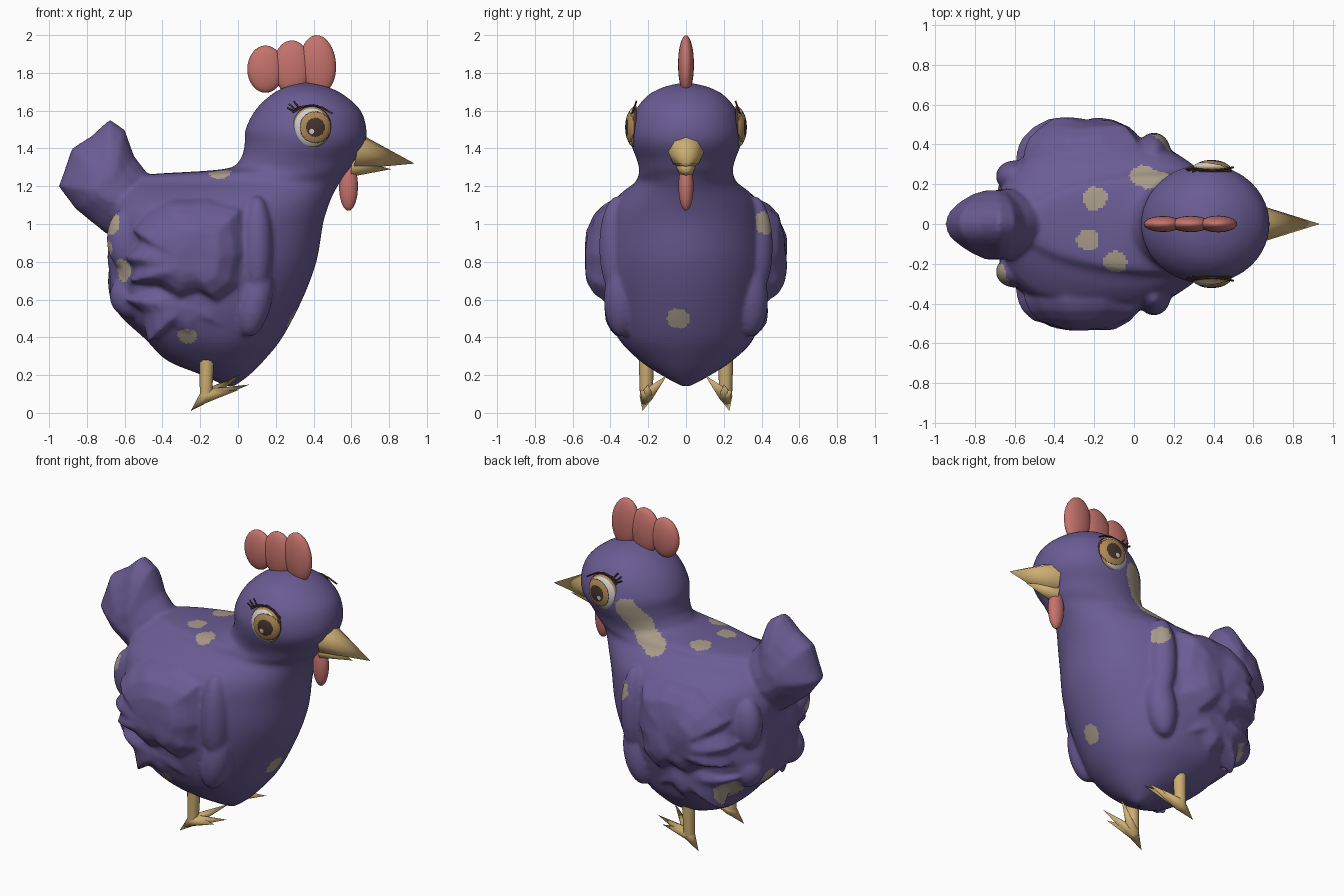
import bpy, bmesh, math
from mathutils import Vector, Matrix, noise

cube = bpy.data.objects.get("Cube")
if cube:
    bpy.data.objects.remove(cube)


def material(name, rgb):
    m = bpy.data.materials.new(name)
    m.use_nodes = True
    m.diffuse_color = (*rgb, 1)
    m.node_tree.nodes["Principled BSDF"].inputs["Base Color"].default_value = (*rgb, 1)
    return m


PURPLE = material("purple feathers", (0.145, 0.107, 0.295))
SPOT = material("beige spots", (0.39, 0.33, 0.25))
RED = material("comb red", (0.56, 0.17, 0.15))
GOLD = material("beak gold", (0.61, 0.42, 0.17))
WHITE = material("eye white", (0.64, 0.63, 0.61))
IRIS = material("iris tan", (0.42, 0.25, 0.09))
DARK = material("dark brown", (0.06, 0.033, 0.026))


def finish(bm, name, mats):
    bmesh.ops.recalc_face_normals(bm, faces=bm.faces)
    for f in bm.faces:
        f.smooth = len(f.verts) < 8
    me = bpy.data.meshes.new(name)
    bm.to_mesh(me)
    bm.free()
    for m in mats:
        me.materials.append(m)
    ob = bpy.data.objects.new(name, me)
    bpy.context.collection.objects.link(ob)
    return ob


def bridge(bm, rings):
    for a, b in zip(rings, rings[1:]):
        n = len(a)
        for i in range(n):
            bm.faces.new((a[i], a[(i + 1) % n], b[(i + 1) % n], b[i]))


def ball(bm, loc, size, tilt=0):
    m = Matrix.Translation(loc) @ Matrix.Rotation(tilt, 4, 'Y') @ Matrix.Diagonal((*size, 1))
    bmesh.ops.create_uvsphere(bm, u_segments=24, v_segments=16, radius=1, matrix=m)


def red_lobe(name, loc, size, tilt=0):
    bm = bmesh.new()
    ball(bm, loc, size, tilt)
    finish(bm, name, [RED])


def cone(name, base, tip, r1, r2=0.0, sides=8):
    base, tip = Vector(base), Vector(tip)
    d = tip - base
    bm = bmesh.new()
    m = Matrix.Translation((base + tip) / 2) @ d.to_track_quat('Z', 'X').to_matrix().to_4x4()
    bmesh.ops.create_cone(bm, cap_ends=True, segments=sides, radius1=r1, radius2=r2,
                          depth=d.length, matrix=m)
    finish(bm, name, [GOLD])


def lens(bm, outline, centre, y0, bulge, side, power=3, both=False):
    """Feather pad: an outline in x, z that swells out along y."""
    pts = []
    for a, b in zip(outline, outline[1:] + outline[:1]):
        pts += [Vector(a).lerp(Vector(b), t / 3) for t in range(3)]
    c = Vector(centre)

    def half(s, rim=None):
        rings = [rim] if rim else []
        for r in (0.97, 0.9, 0.75, 0.5, 0.25) if rim else (1, 0.97, 0.9, 0.75, 0.5, 0.25):
            ring = []
            for q in pts:
                p = c + (q - c) * r
                lump = 1 + 0.12 * noise.noise(Vector((p.x, s, p.y)) * 6)
                ring.append(bm.verts.new((p.x, s * (y0 + bulge * lump * (1 - r ** power) ** 0.5), p.y)))
            rings.append(ring)
        bridge(bm, rings)
        bm.faces.new(rings[-1])
        return rings[0]

    rim = half(side)
    if both:
        half(-side, rim)
    else:
        bm.faces.new(rim)


# Body, neck and head: height, back x, front x, half width, forward shift of the widest point
SECTIONS = [
    (0.14, -0.06, -0.02, 0.02, 0), (0.2, -0.19, 0.06, 0.13, 0), (0.28, -0.38, 0.14, 0.25, 0),
    (0.4, -0.5, 0.235, 0.36, 0), (0.6, -0.67, 0.34, 0.43, 0), (0.8, -0.69, 0.415, 0.45, 0),
    (1.0, -0.69, 0.45, 0.435, 0), (1.1, -0.67, 0.48, 0.4, 0), (1.17, -0.64, 0.51, 0.335, 0.05),
    (1.22, -0.59, 0.54, 0.27, 0.15), (1.26, -0.5, 0.565, 0.252, 0.22), (1.29, -0.08, 0.59, 0.248, 0.04),
    (1.34, 0.01, 0.62, 0.26, 0), (1.42, 0.035, 0.67, 0.29, 0), (1.5, 0.04, 0.68, 0.298, 0),
    (1.6, 0.09, 0.65, 0.268, 0), (1.68, 0.17, 0.565, 0.203, 0), (1.725, 0.25, 0.475, 0.118, 0),
    (1.75, 0.35, 0.37, 0.01, 0)]


def spline(rows, steps):
    rows = [Vector(r) for r in rows]
    out = []
    for i in range(len(rows) - 1):
        p0, p1, p2, p3 = rows[max(i - 1, 0)], rows[i], rows[i + 1], rows[min(i + 2, len(rows) - 1)]
        m1, m2 = (p2 - p0) / 2, (p3 - p1) / 2
        for k in range(steps):
            t = k / steps
            out.append(p1 * (2 * t**3 - 3 * t**2 + 1) + m1 * (t**3 - 2 * t**2 + t)
                       + p2 * (3 * t**2 - 2 * t**3) + m2 * (t**3 - t**2))
    return out + [rows[-1]]


bird = bmesh.new()
rings, N = [], 96
for z, back, front, w, shift in spline(SECTIONS, 5):
    blunt = 2 / max(2, min(2.5, 2.5 - (z - 1.1) * 4))
    mid = (back + front) / 2 + shift
    ring = []
    for i in range(N):
        a = 2 * math.pi * i / N
        cx, sy = math.cos(a), math.sin(a)
        e = blunt if cx < 0 else 1
        x = mid + (front - mid if cx > 0 else mid - back) * math.copysign(abs(cx) ** e, cx)
        y = w * math.copysign(abs(sy) ** e, sy)
        # soft feather lumps on the rear
        ruffle = max(0, min(1, (0.1 - x) * 3)) * max(0, min(1, (1.2 - z) * 4, (z - 0.2) * 4))
        k = 1 + 0.05 * ruffle * noise.noise(Vector((x, y, z)) * 5)
        ring.append(bird.verts.new((x * k, y * k, z)))
    rings.append(ring)
bridge(bird, rings)
bird.faces.new(rings[0])
bird.faces.new(rings[-1])

# Tail
TAIL = [(-0.95, 1.2), (-0.92, 1.28), (-0.88, 1.4), (-0.77, 1.47), (-0.68, 1.555), (-0.6, 1.5),
        (-0.55, 1.36), (-0.48, 1.27), (-0.4, 1.1), (-0.5, 0.95), (-0.7, 0.95), (-0.86, 1.08)]
lens(bird, TAIL, (-0.68, 1.17), 0, 0.19, 1, 1.3, True)

# Wings, lower feathers, shoulders and rear tufts
WING = [(0.03, 1.1), (-0.15, 1.14), (-0.35, 1.13), (-0.48, 1.06), (-0.56, 0.97), (-0.52, 0.91),
        (-0.6, 0.82), (-0.55, 0.77), (-0.58, 0.69), (-0.43, 0.67), (-0.32, 0.59), (-0.2, 0.62),
        (-0.1, 0.57), (0.02, 0.66), (0.06, 0.85)]
SKIRT = [(0.0, 0.66), (-0.4, 0.72), (-0.6, 0.6), (-0.51, 0.53), (-0.48, 0.37), (-0.37, 0.44),
         (-0.25, 0.39), (-0.14, 0.46), (-0.02, 0.43)]
for s in (1, -1):
    lens(bird, WING, (-0.26, 0.79), 0.33, 0.205, s)
    lens(bird, SKIRT, (-0.28, 0.56), 0.28, 0.15, s)
    ball(bird, (0.1, s * 0.36, 0.88), (0.085, 0.1, 0.27))
    ball(bird, (0.09, s * 0.34, 0.6), (0.09, 0.095, 0.2), 0.2)
    ball(bird, (-0.6, s * 0.24, 0.92), (0.095, 0.08, 0.16))
    ball(bird, (-0.56, s * 0.2, 0.62), (0.12, 0.1, 0.12))

# Fuse all feathered parts into one soft skin
rough = finish(bird, "rough_body", [PURPLE])
fuse = rough.modifiers.new("fuse", 'REMESH')
fuse.mode = 'VOXEL'
fuse.voxel_size = 0.0125
soften = rough.modifiers.new("soften", 'SMOOTH')
soften.iterations = 6
skin = bpy.data.meshes.new_from_object(rough.evaluated_get(bpy.context.evaluated_depsgraph_get()))
bpy.data.objects.remove(rough)
bm = bmesh.new()
bm.from_mesh(skin)
bpy.data.meshes.remove(skin)

# Beige spots: centre and radius
SPOTS = [
    ((-0.19, 0.13, 1.26), 0.06), ((-0.235, -0.075, 1.27), 0.056), ((-0.095, -0.185, 1.24), 0.06),
    ((0.3, -0.04, 0.49), 0.06), ((0.14, 0.41, 1.0), 0.062), ((-0.68, -0.27, 1.0), 0.065),
    ((-0.64, -0.3, 0.75), 0.062), ((-0.28, -0.41, 0.37), 0.05), ((-0.5, 0.29, 0.5), 0.095),
    ((-0.62, 0.1, 0.57), 0.06), ((-0.7, -0.27, 0.87), 0.04)]
streak = [Vector((0.23, 0.27, 1.44)).lerp(Vector((0.05, 0.21, 1.22)), t / 6) for t in range(7)]
SPOTS += [(p, 0.069) for p in streak]
for centre, r in SPOTS:
    c = min((v.co for v in bm.verts), key=lambda p: (p - Vector(centre)).length).copy()
    for f in bm.faces:
        m = f.calc_center_median()
        if (m - c).length < r * (1 + 0.12 * noise.noise(m * 30)):
            f.material_index = 1
finish(bm, "feathered_body", [PURPLE, SPOT])

LASHES = [[(0.27, 1.635), (0.3, 1.61), (0.33, 1.615)], [(0.295, 1.65), (0.32, 1.62), (0.35, 1.62)],
          [(0.26, 1.615), (0.29, 1.6), (0.31, 1.6)],
          [(0.29, 1.59), (0.34, 1.622), (0.4, 1.63), (0.45, 1.615), (0.5, 1.585)]]
for s, side in ((1, "left"), (-1, "right")):
    # Eye dome with ringed colours
    bm = bmesh.new()
    rings = []
    for k in range(28):
        r = 1 - k / 28
        y = s * (0.262 + 0.06 * math.sqrt(1 - r * r))
        rings.append([bm.verts.new((0.39 + 0.104 * r * math.cos(a), y, 1.512 + 0.112 * r * math.sin(a)))
                      for a in (2 * math.pi * i / 56 for i in range(56))])
    bridge(bm, rings)
    bm.faces.new(rings[-1])
    for f in bm.faces:
        m = f.calc_center_median()
        d = math.hypot(m.x - 0.41, m.z - 1.512)
        edge = math.hypot((m.x - 0.39) / 0.104, (m.z - 1.512) / 0.112)
        if math.hypot(m.x - 0.39, m.z - 1.49) < 0.013:
            f.material_index = 0
        elif d < 0.05 or 0.08 < d < 0.084 or edge > 0.96:
            f.material_index = 2
        elif d < 0.08 or edge > 0.88:
            f.material_index = 1
    finish(bm, side + "_eye", [WHITE, IRIS, DARK])

    # Lashes and upper lid
    cu = bpy.data.curves.new(side + "_lashes", 'CURVE')
    cu.dimensions = '3D'
    cu.bevel_depth = 0.005
    cu.bevel_resolution = 1
    for path in LASHES:
        sp = cu.splines.new('POLY')
        sp.points.add(len(path) - 1)
        for p, (x, z) in zip(sp.points, path):
            p.co = (x, s * (0.28 - 0.35 * (z - 1.6)), z, 1)
    cu.materials.append(DARK)
    bpy.context.collection.objects.link(bpy.data.objects.new(side + "_lashes", cu))

    # Leg and toes
    ankle = (-0.17, s * 0.21, 0.09)
    cone(side + "_leg", ankle, (-0.165, s * 0.21, 0.28), 0.034, 0.04, 10)
    for i, tip in enumerate([(0.06, 0.2, 0.15), (0.01, 0.1, 0.2), (0.0, 0.24, 0.12), (-0.25, 0.23, 0.01)]):
        cone(f"{side}_toe_{i + 1}", ankle, (tip[0], s * tip[1], tip[2]), 0.036)

# Comb, wattle and beak
red_lobe("comb_back", (0.146, 0, 1.82), (0.097, 0.04, 0.125))
red_lobe("comb_middle", (0.285, 0, 1.83), (0.1, 0.041, 0.142))
red_lobe("comb_front", (0.424, 0, 1.845), (0.095, 0.042, 0.155), -0.08)
red_lobe("wattle", (0.585, 0, 1.2), (0.05, 0.04, 0.13))
cone("upper_beak", (0.63, 0, 1.383), (0.935, 0, 1.32), 0.095)
cone("lower_beak", (0.6, 0, 1.3), (0.81, 0, 1.29), 0.05)
